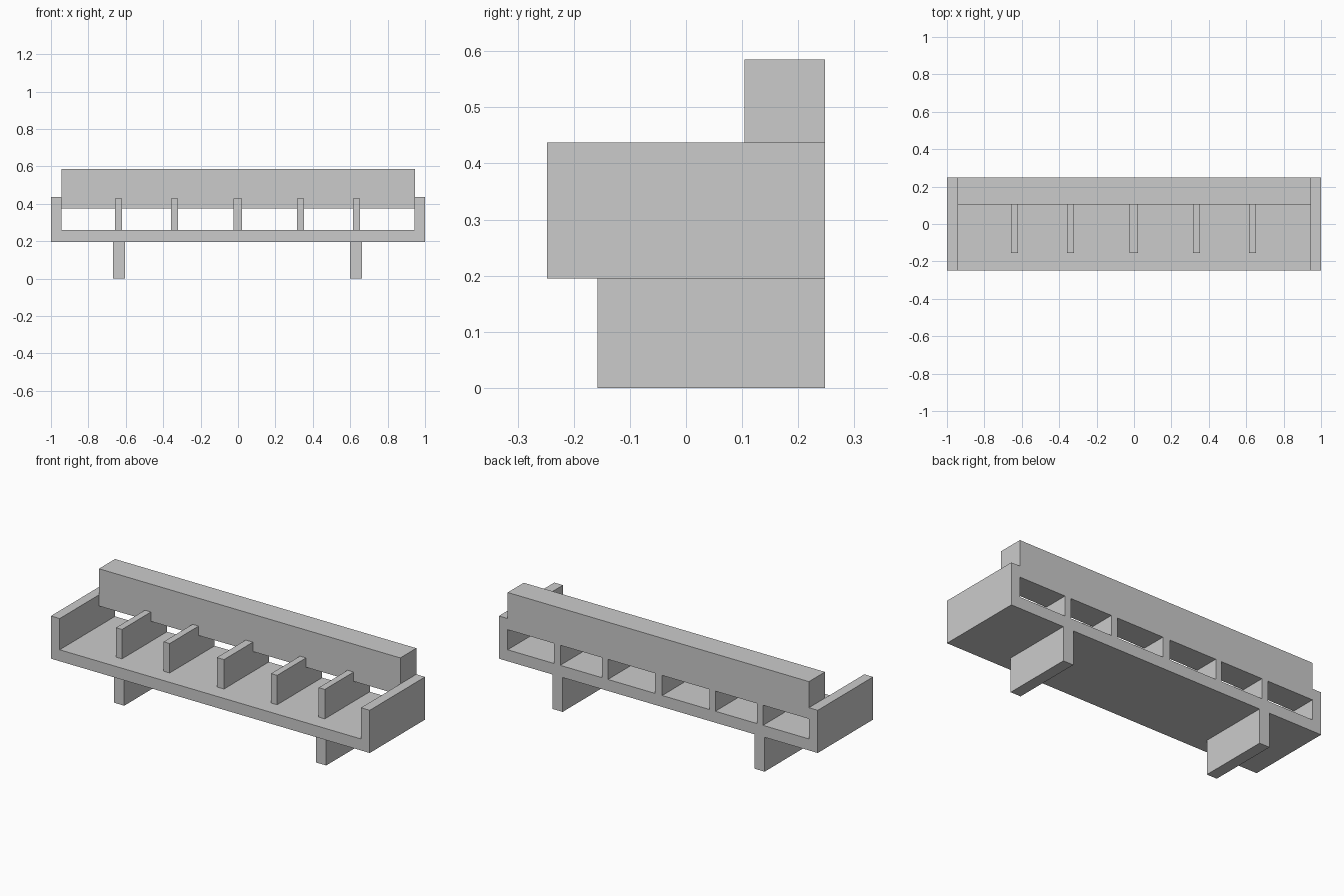
import bpy, bmesh
from mathutils import Vector

if "Cube" in bpy.data.objects:
    bpy.data.objects.remove(bpy.data.objects["Cube"])


def prism(name, profile, direction):
    """Extrude a closed planar profile of 3D points along a direction."""
    bm = bmesh.new()
    face = bm.faces.new([bm.verts.new(p) for p in profile])
    ext = bmesh.ops.extrude_face_region(bm, geom=[face], use_keep_orig=True)
    moved = [e for e in ext["geom"] if isinstance(e, bmesh.types.BMVert)]
    bmesh.ops.translate(bm, vec=Vector(direction), verts=moved)
    bmesh.ops.recalc_face_normals(bm, faces=bm.faces[:])
    mesh = bpy.data.meshes.new(name)
    bm.to_mesh(mesh)
    bm.free()
    obj = bpy.data.objects.new(name, mesh)
    bpy.context.collection.objects.link(obj)
    return obj


def box(name, x, y, z):
    pts = [(x[0], y[0], z[0]), (x[1], y[0], z[0]), (x[1], y[0], z[1]), (x[0], y[0], z[1])]
    return prism(name, pts, (0, y[1] - y[0], 0))


FRONT, BACK = -0.248, 0.248
SEAT_LOW, SEAT_TOP, ARM_TOP = 0.195, 0.26, 0.437
INNER = 0.945
REST_FRONT, REST_LOW, REST_TOP = 0.104, 0.374, 0.585

# Seat and armrests: one U-shaped section running front to back
u_shape = [(-1, SEAT_LOW), (1, SEAT_LOW), (1, ARM_TOP), (INNER, ARM_TOP),
           (INNER, SEAT_TOP), (-INNER, SEAT_TOP), (-INNER, ARM_TOP), (-1, ARM_TOP)]
prism("seat_with_armrests", [(x, FRONT, z) for x, z in u_shape], (0, BACK - FRONT, 0))

# Backrest beam between the armrests
box("backrest", (-INNER, INNER), (REST_FRONT, BACK), (REST_LOW, REST_TOP))

# Dividers, notched so they carry the backrest
side = [(-0.155, SEAT_TOP), (BACK, SEAT_TOP), (BACK, REST_LOW),
        (REST_FRONT, REST_LOW), (REST_FRONT, 0.427), (-0.155, 0.427)]
for i, (cx, w) in enumerate([(-0.638, 0.038), (-0.339, 0.038), (-0.002, 0.045),
                             (0.335, 0.038), (0.634, 0.038)]):
    prism(f"divider_{i + 1}", [(cx - w / 2, y, z) for y, z in side], (w, 0, 0))

# Slab legs
for label, cx in (("left", -0.635), ("right", 0.632)):
    box(f"{label}_leg", (cx - 0.032, cx + 0.032), (-0.158, BACK), (0, SEAT_LOW))
